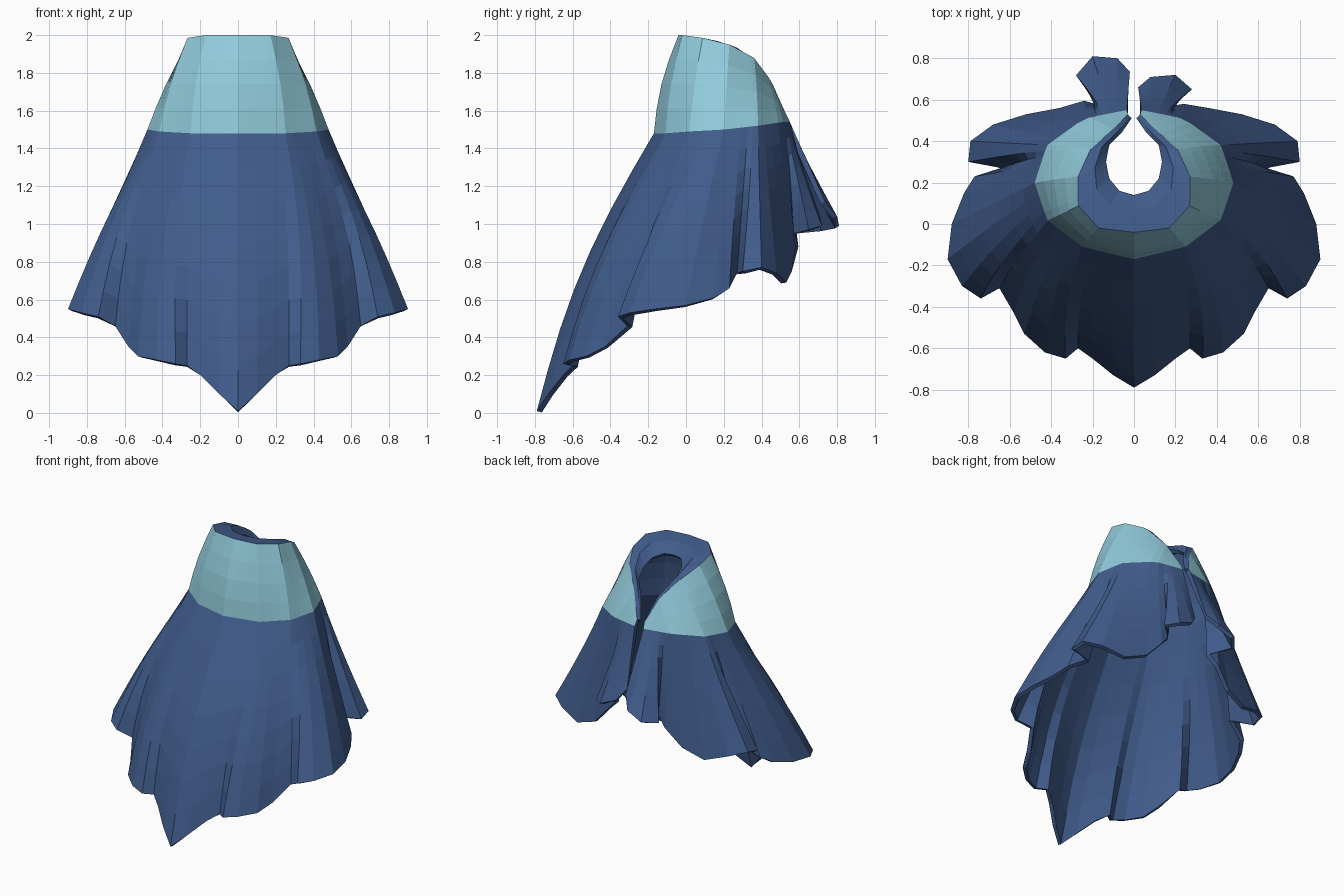
import bpy
import math
from mathutils import Vector

cube = bpy.data.objects.get("Cube")
if cube:
    bpy.data.objects.remove(cube, do_unlink=True)


def make_material(name, colour):
    mat = bpy.data.materials.new(name)
    mat.use_nodes = True
    mat.diffuse_color = (*colour, 1)
    mat.node_tree.nodes["Principled BSDF"].inputs["Base Color"].default_value = (*colour, 1)
    return mat


def sample(keys, u):
    """Point at parameter u (0 to 1) along a list of evenly spaced points."""
    pos = min(max(u, 0), 1) * (len(keys) - 1)
    i = min(int(pos), len(keys) - 2)
    return Vector(keys[i]).lerp(Vector(keys[i + 1]), pos - i)


def smooth_path(points, passes):
    """Relax a path while keeping its ends fixed."""
    pts = [p.copy() for p in points]
    for _ in range(passes):
        inner = [(a + b * 2 + c) / 4 for a, b, c in zip(pts, pts[1:], pts[2:])]
        pts = [pts[0]] + inner + [pts[-1]]
    return pts


def mirrored(point, side):
    return Vector((point.x * side, point.y, point.z))


# Half outlines, from the centre front round to the back slit
neck_hole = [(0, .14, 1.92), (.07, .16, 1.92), (.12, .22, 1.9), (.135, .3, 1.86),
             (.12, .38, 1.8), (.06, .44, 1.72), (.012, .51, 1.57)]
neck_rim = [(0, -.04, 2), (.17, -.02, 2), (.27, .09, 1.985), (.27, .23, 1.95),
            (.21, .36, 1.88), (.11, .45, 1.76), (.03, .53, 1.58)]
collar_base = [(0, -.17, 1.48), (.25, -.11, 1.48), (.42, .02, 1.49), (.48, .2, 1.5),
               (.42, .38, 1.52), (.24, .51, 1.54), (.035, .55, 1.54)]

# Pleated hem, same direction
hem = [Vector(p) for p in (
    (0, -.79, .01), (.1, -.73, .1), (.2, -.65, .2), (.27, -.6, .25),
    (.33, -.65, .26), (.43, -.62, .28), (.53, -.53, .3), (.58, -.43, .35),
    (.65, -.31, .46), (.74, -.36, .51), (.83, -.3, .53), (.9, -.17, .55),
    (.88, 0, .57), (.82, .15, .61), (.77, .23, .66), (.64, .27, .74),
    (.8, .3, .75), (.79, .4, .77), (.68, .48, .74), (.52, .53, .69),
    (.36, .56, .75), (.24, .58, .88), (.18, .57, .95), (.28, .65, .97),
    (.2, .72, .99), (.08, .71, 1.04), (.02, .66, 1.12))]

# Spread the columns round the collar by distance along the relaxed hem
relaxed = smooth_path(hem, 3)
travel = [0]
for a, b in zip(relaxed, relaxed[1:]):
    travel.append(travel[-1] + (b - a).length)
params = [d / travel[-1] for d in travel]

COLLAR_STEPS = 4
SKIRT_STEPS = 7
AXIS = Vector((0, .2, 0))


def outward(point):
    d = point - AXIS
    d.z = 0
    return d.normalized()


def column(u, hem_point, soft_point, side):
    """One strip of points from the neck hole down to the hem."""
    hole, rim, base = (mirrored(sample(k, u), side)
                       for k in (neck_hole, neck_rim, collar_base))
    lip = rim.lerp(hole, .6)
    lip.z = rim.z * .8 + hole.z * .2
    strip = [hole, lip]
    for i in range(COLLAR_STEPS):
        t = i / COLLAR_STEPS
        p = rim.lerp(base, t)
        strip.append(p + outward(p) * .025 * math.sin(math.pi * t) * (1 - u))
    for i in range(SKIRT_STEPS + 1):
        t = i / SKIRT_STEPS
        p = base.lerp(soft_point, t)
        d = outward(p)
        p += d * .08 * max(0, -d.y) * math.sin(math.pi * t)
        # Pleats deepen towards the hem
        strip.append(p + (hem_point - soft_point) * t ** 1.6)
    return strip


def hem_side(side):
    """The back flap reaches further out on one side than on the other."""
    pts = [mirrored(p, side) for p in hem]
    if side < 0:
        for p in pts:
            p.y += .09 * min(max((p.y - .56) / .12, 0), 1)
    return pts


left, right = hem_side(1), hem_side(-1)
full_hem = right[:0:-1] + left
full_soft = smooth_path(full_hem, 3)
full_params = [-u for u in params[:0:-1]] + params

verts, faces, tints = [], [], []
for u, h, s in zip(full_params, full_hem, full_soft):
    verts += column(abs(u), h, s, -1 if u < 0 else 1)

rows = 2 + COLLAR_STEPS + SKIRT_STEPS + 1
for c in range(len(full_hem) - 1):
    for r in range(rows - 1):
        a = c * rows + r
        faces.append((a, a + 1, a + rows + 1, a + rows))
        tints.append(1 if 2 <= r < 2 + COLLAR_STEPS else 0)

# Cape with a pale collar band outside and plain cloth inside
mesh = bpy.data.meshes.new("cape")
mesh.from_pydata(verts, [], faces)
mesh.materials.append(make_material("navy cloth", (.052, .107, .26)))
mesh.materials.append(make_material("pale blue collar", (.285, .6, .71)))
mesh.polygons.foreach_set("material_index", tints)
mesh.update()
cape = bpy.data.objects.new("cape", mesh)
bpy.context.collection.objects.link(cape)

# Cloth thickness
shell = cape.modifiers.new("cloth thickness", "SOLIDIFY")
shell.thickness = .028
shell.offset = -1
shell.material_offset = -1
shell.material_offset_rim = -1
